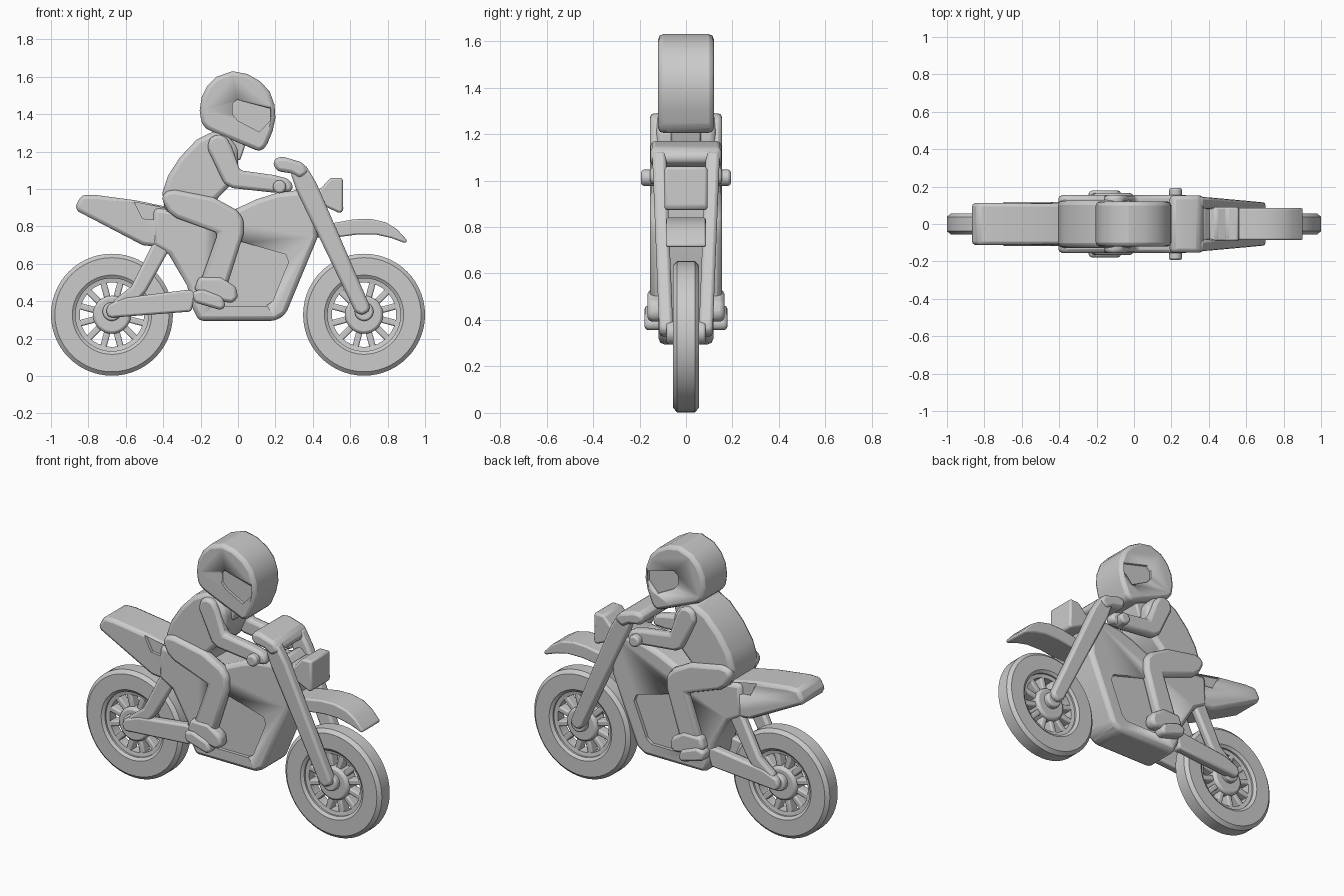
import bpy, bmesh, math
from mathutils import Matrix, Vector


def finish(name, bm, bevel=0.0, segments=2, smooth=True):
    bmesh.ops.recalc_face_normals(bm, faces=bm.faces)
    mesh = bpy.data.meshes.new(name)
    bm.to_mesh(mesh)
    bm.free()
    ob = bpy.data.objects.new(name, mesh)
    bpy.context.collection.objects.link(ob)
    if bevel:
        m = ob.modifiers.new("Bevel", 'BEVEL')
        m.width, m.segments = bevel, segments
        m.limit_method, m.angle_limit = 'ANGLE', math.radians(32)
    if smooth:
        bpy.ops.object.select_all(action='DESELECT')
        ob.select_set(True)
        bpy.context.view_layer.objects.active = ob
        bpy.ops.object.shade_smooth_by_angle(angle=math.radians(30))
    return ob


def plate(name, pts, y0, y1, bevel=0.02, pair=False, taper=None):
    """Side-view outline (x, z) extruded from y0 to y1; pair mirrors it across y."""
    bm = bmesh.new()
    for s in ((1, -1) if pair else (1,)):
        rings = []
        for y in (y0, y1):
            rings.append([bm.verts.new((x, s * (y + (taper(x, z) if taper else 0)), z))
                          for x, z in pts])
        a, b = rings
        bm.faces.new(a)
        bm.faces.new(b[::-1])
        n = len(pts)
        for i in range(n):
            bm.faces.new((a[i], b[i], b[(i + 1) % n], a[(i + 1) % n]))
    return finish(name, bm, bevel)


def recess(target, name, pts, depth_y):
    """Cut a shallow pocket into both sides of the target."""
    cutter = plate(name, pts, depth_y, 0.3, 0, pair=True)
    cutter.hide_render = True
    cutter.display_type = 'WIRE'
    m = target.modifiers.new("Recess", 'BOOLEAN')
    m.operation, m.object, m.solver = 'DIFFERENCE', cutter, 'EXACT'


def lathe(name, profile, center, steps=56):
    """Closed (radius, y) profile spun about the y axis."""
    bm = bmesh.new()
    rings = []
    for i in range(steps):
        a = 2 * math.pi * i / steps
        rings.append([bm.verts.new((center[0] + r * math.cos(a), y, center[1] + r * math.sin(a)))
                      for r, y in profile])
    n = len(profile)
    for i in range(steps):
        p, q = rings[i], rings[(i + 1) % steps]
        for j in range(n):
            k = (j + 1) % n
            bm.faces.new((p[j], p[k], q[k], q[j]))
    return finish(name, bm)


def cylinder(name, center, radius, y0, y1, bevel=0.01, pair=False):
    n = 28
    pts = [(center[0] + radius * math.cos(2 * math.pi * i / n),
            center[1] + radius * math.sin(2 * math.pi * i / n)) for i in range(n)]
    return plate(name, pts, y0, y1, bevel, pair)


# Wheels: tyre, rim, hub and spokes
for side, x in (("rear", -0.674), ("front", 0.674)):
    c = (x, 0.328)
    lathe(side + "_tyre", [(0.326, -0.038), (0.326, 0.038), (0.305, 0.057), (0.212, 0.057),
                           (0.195, 0.045), (0.195, -0.045), (0.212, -0.057), (0.305, -0.057)], c)
    lathe(side + "_rim", [(0.2, -0.035), (0.2, 0.035), (0.172, 0.03), (0.172, -0.03)], c)
    cylinder(side + "_hub", c, 0.102, -0.05, 0.05, 0.015)
    cylinder(side + "_axle", (x, 0.345), 0.05, -0.085, 0.085)
    bm = bmesh.new()
    for i in range(12):
        a = 2 * math.pi * (i + 0.5) / 12
        mat = (Matrix.Translation((c[0], 0, c[1])) @ Matrix.Rotation(-a, 4, 'Y')
               @ Matrix.Translation((0.14, 0, 0)) @ Matrix.Diagonal((0.11, 0.06, 0.034, 1)))
        bmesh.ops.create_cube(bm, size=1, matrix=mat)
    finish(side + "_spokes", bm, 0.008)

# Main body with tank, engine block and side panel pocket
body = plate("body", [
    (-0.21, 0.295), (0.20, 0.295), (0.255, 0.33), (0.425, 0.74), (0.42, 0.98), (0.36, 1.04),
    (0.31, 0.99), (0.21, 0.98), (0.10, 0.945), (-0.02, 0.89), (-0.18, 0.87), (-0.45, 0.90),
    (-0.46, 0.70), (-0.37, 0.65), (-0.27, 0.48), (-0.26, 0.40)], -0.118, 0.118, 0.025)
recess(body, "panel_cutter", [
    (-0.13, 0.375), (0.15, 0.375), (0.185, 0.40), (0.27, 0.61), (0.255, 0.65), (0.03, 0.715),
    (-0.07, 0.73)], 0.098)

# Seat and tail
tail = plate("seat_tail", [
    (-0.872, 0.905), (-0.835, 0.968), (-0.76, 0.968), (-0.55, 0.94), (-0.38, 0.905),
    (-0.25, 0.85), (-0.30, 0.66), (-0.42, 0.69), (-0.51, 0.70), (-0.855, 0.88)],
    -0.113, 0.113, 0.02)
recess(tail, "tail_cutter", [(-0.555, 0.93), (-0.38, 0.895), (-0.385, 0.83), (-0.51, 0.842)], 0.095)

# Swing arm and rear strut on both sides
plate("swing_arm", [(-0.70, 0.325), (-0.68, 0.312), (-0.25, 0.345), (-0.22, 0.46), (-0.28, 0.46),
                    (-0.60, 0.42), (-0.69, 0.385), (-0.705, 0.355)], 0.062, 0.118, 0.015, True)
plate("rear_strut", [(-0.66, 0.36), (-0.59, 0.34), (-0.49, 0.455), (-0.36, 0.69), (-0.44, 0.74),
                     (-0.57, 0.48), (-0.67, 0.40)], 0.062, 0.112, 0.015, True)

# Front fork, leaning inwards towards the axle
plate("front_fork", [(0.28, 1.09), (0.36, 1.13), (0.42, 1.03), (0.705, 0.375), (0.70, 0.345),
                     (0.66, 0.325), (0.625, 0.345), (0.31, 1.00)],
      0.085, 0.145, 0.018, True, taper=lambda x, z: -0.03 * (1.1 - z) / 0.75)

# Handlebar block, grips, headlight and mudguard
plate("handlebar", [(0.185, 1.135), (0.205, 1.17), (0.25, 1.17), (0.35, 1.14), (0.38, 1.09),
                    (0.33, 1.055), (0.28, 1.085), (0.21, 1.095)], -0.152, 0.152, 0.02)
cylinder("hand_grip", (0.222, 1.012), 0.035, 0.11, 0.193, 0.012, True)
plate("headlight", [(0.40, 0.93), (0.40, 1.0), (0.44, 1.0), (0.495, 1.06), (0.56, 1.06),
                    (0.563, 0.885), (0.545, 0.87), (0.47, 0.905)], -0.092, 0.092, 0.018)
plate("front_mudguard", [
    (0.40, 0.80), (0.52, 0.82), (0.62, 0.838), (0.71, 0.84), (0.79, 0.822), (0.85, 0.785),
    (0.905, 0.725), (0.895, 0.71), (0.82, 0.738), (0.74, 0.756), (0.64, 0.757), (0.53, 0.742),
    (0.40, 0.74)], -0.086, 0.086, 0.015)

# Rider torso and neck
plate("torso", [(-0.39, 0.88), (-0.405, 0.98), (-0.375, 1.07), (-0.31, 1.17), (-0.22, 1.265),
                (-0.13, 1.31), (-0.05, 1.28), (0.0, 1.22), (0.0, 1.12), (-0.05, 1.01),
                (-0.12, 0.94), (-0.13, 0.86)], -0.127, 0.127, 0.025)
plate("neck", [(-0.12, 1.24), (-0.12, 1.36), (0.05, 1.32), (0.035, 1.22), (0.01, 1.15)],
      -0.065, 0.065, 0.01)

# Helmet with visor pocket on each side
helmet = plate("helmet", [
    (-0.195, 1.35), (-0.205, 1.42), (-0.195, 1.49), (-0.165, 1.55), (-0.115, 1.60),
    (-0.03, 1.63), (0.05, 1.615), (0.12, 1.575), (0.17, 1.52), (0.195, 1.45), (0.2, 1.38),
    (0.185, 1.31), (0.15, 1.225), (0.115, 1.20), (0.02, 1.24), (-0.1, 1.29), (-0.165, 1.32)],
    -0.12, 0.12, 0.022)
recess(helmet, "visor_cutter", [
    (-0.03, 1.40), (-0.03, 1.455), (-0.005, 1.478), (0.175, 1.43), (0.175, 1.37), (0.115, 1.305),
    (0.0, 1.365)], 0.103)

# Arms
plate("arm", [(-0.165, 1.22), (-0.15, 1.275), (-0.11, 1.292), (-0.065, 1.28), (-0.035, 1.23),
              (0.01, 1.10), (0.19, 1.075), (0.27, 1.055), (0.295, 1.02), (0.285, 0.985),
              (0.20, 0.98), (-0.03, 1.005), (-0.075, 1.03)], 0.09, 0.155, 0.022, True)

# Legs, shoes and foot pegs
plate("leg", [(-0.41, 0.95), (-0.385, 0.99), (-0.335, 0.995), (-0.13, 0.955), (-0.01, 0.89),
              (0.03, 0.84), (0.03, 0.76), (-0.065, 0.46), (-0.21, 0.48), (-0.107, 0.765),
              (-0.33, 0.845), (-0.375, 0.88)], 0.09, 0.155, 0.022, True)
plate("shoe", [(-0.235, 0.46), (-0.21, 0.53), (-0.09, 0.53), (-0.01, 0.475), (0.0, 0.42),
               (-0.03, 0.39), (-0.09, 0.40), (-0.2, 0.44)], 0.09, 0.165, 0.018, True)
plate("foot_peg", [(-0.245, 0.45), (-0.19, 0.465), (-0.085, 0.425), (-0.065, 0.375),
                   (-0.09, 0.352), (-0.235, 0.395)], 0.09, 0.178, 0.016, True)
